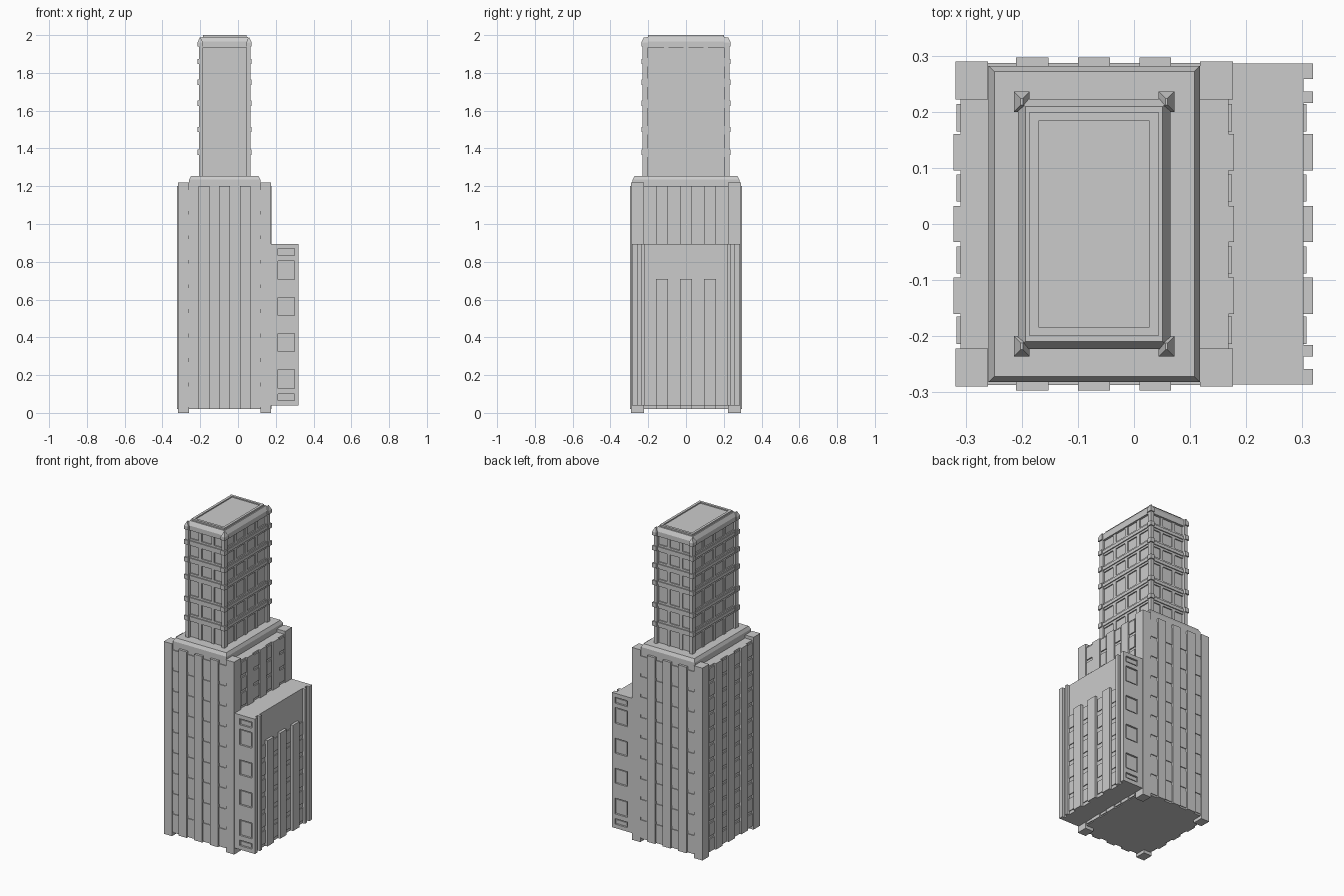
import bpy, bmesh


class Part:
    """Collects boxes into one named object."""
    def __init__(self, name):
        self.name, self.bm = name, bmesh.new()

    def box(self, x0, x1, y0, y1, z0, z1, taper=0.0):
        t = taper
        lo = [self.bm.verts.new(p) for p in
              ((x0, y0, z0), (x1, y0, z0), (x1, y1, z0), (x0, y1, z0))]
        hi = [self.bm.verts.new(p) for p in
              ((x0 + t, y0 + t, z1), (x1 - t, y0 + t, z1),
               (x1 - t, y1 - t, z1), (x0 + t, y1 - t, z1))]
        self.bm.faces.new(lo[::-1])
        self.bm.faces.new(hi)
        for i in range(4):
            j = (i + 1) % 4
            self.bm.faces.new((lo[i], lo[j], hi[j], hi[i]))

    def on_y(self, u0, u1, d0, d1, z0, z1):
        # same box on the front and back
        self.box(u0, u1, -d1, -d0, z0, z1)
        self.box(u0, u1, d0, d1, z0, z1)

    def ring(self, x0, x1, y, w, z0, z1):
        self.box(x0, x1, -y, -y + w, z0, z1)
        self.box(x0, x1, y - w, y, z0, z1)
        self.box(x0, x0 + w, -y + w, y - w, z0, z1)
        self.box(x1 - w, x1, -y + w, y - w, z0, z1)

    def done(self):
        me = bpy.data.meshes.new(self.name)
        self.bm.to_mesh(me)
        self.bm.free()
        bpy.context.collection.objects.link(bpy.data.objects.new(self.name, me))


SIDE_PIERS = [(-0.16, -0.095), (-0.032, 0.032), (0.095, 0.16)]
SIDE_BAYS = [(-0.214, -0.165), (-0.088, -0.04), (0.04, 0.088), (0.165, 0.214)]

# main block
p = Part("main_block")
p.box(-0.309, 0.168, -0.282, 0.282, 0.02, 1.2)
p.done()

p = Part("corner_piers")
for x0, x1 in ((-0.318, -0.26), (0.118, 0.176)):
    p.on_y(x0, x1, 0.222, 0.29, 0, 1.22)
p.done()

# vertical piers on all four sides
p = Part("main_piers")
for x0, x1 in ((-0.21, -0.152), (-0.1, -0.043), (0.01, 0.066)):
    p.on_y(x0, x1, 0.28, 0.297, 0.02, 1.2)
for y0, y1 in SIDE_PIERS:
    p.box(-0.322, -0.305, y0, y1, 0.02, 1.2)
    p.box(0.165, 0.178, y0, y1, 0.02, 1.2)
p.done()

# raised window panels in the bays
p = Part("main_windows")
for i in range(9):
    z = 0.03 + i * 0.13
    for x0, x1 in ((-0.26, -0.21), (-0.152, -0.1), (-0.043, 0.01), (0.066, 0.118)):
        p.on_y(x0, x1, 0.28, 0.287, z, z + 0.11)
for i in range(12):
    z = 0.025 + i * 0.0985
    for y0, y1 in SIDE_BAYS:
        p.box(-0.316, -0.305, y0, y1, z, z + 0.08)
        p.box(0.165, 0.175, y0, y1, z, z + 0.08)
p.done()

# side annex
p = Part("annex_block")
p.box(0.168, 0.302, -0.274, 0.274, 0.04, 0.895)
p.done()

p = Part("annex_front_walls")
p.on_y(0.168, 0.212, 0.27, 0.286, 0.04, 0.895)
p.on_y(0.298, 0.319, 0.258, 0.286, 0.04, 0.895)
edges = [0.04, 0.065, 0.1, 0.13, 0.23, 0.325, 0.42, 0.515, 0.61, 0.705, 0.805, 0.832, 0.87, 0.895]
for z0, z1 in zip(edges[::2], edges[1::2]):
    p.on_y(0.212, 0.298, 0.27, 0.286, z0, z1)
p.done()

p = Part("annex_front_windows")
for z0, z1 in zip(edges[1:-1:2], edges[2::2]):
    p.on_y(0.22, 0.29, 0.27, 0.279, z0 + 0.008, z1 - 0.008)
p.done()

p = Part("annex_side_piers")
for y0, y1 in SIDE_PIERS:
    p.box(0.298, 0.319, y0, y1, 0.04, 0.71)
for s in (-1, 1):
    a, b = sorted((s * 0.216, s * 0.236))
    p.box(0.298, 0.319, a, b, 0.04, 0.895)
p.done()

p = Part("annex_side_windows")
for i in range(6):
    z = 0.06 + i * 0.109
    for y0, y1 in SIDE_BAYS:
        p.box(0.298, 0.307, y0, y1, z, z + 0.082)
p.done()

# stepped plinth under the tower
p = Part("tower_plinth")
p.box(-0.259, 0.118, -0.282, 0.282, 1.2, 1.235)
p.box(-0.259, 0.118, -0.282, 0.282, 1.235, 1.255, 0.01)
p.done()

# upper tower
TX0, TX1 = -0.2, 0.058
p = Part("tower_core")
p.box(TX0 + 0.007, TX1 - 0.007, -0.208, 0.208, 1.25, 1.96)
p.done()

FLOORS = [1.255, 1.38, 1.5, 1.64, 1.75, 1.86, 1.955]
p = Part("tower_floor_bands")
for z in FLOORS[1:-1]:
    p.box(-0.205, 0.064, -0.221, 0.221, z - 0.012, z + 0.008)
    p.box(TX0, TX1, -0.215, 0.215, z - 0.025, z + 0.02)
p.done()

p = Part("tower_mullions")
for x in (-0.115, -0.027):
    p.on_y(x - 0.01, x + 0.01, 0.205, 0.215, 1.25, 1.96)
for y in (-0.105, 0, 0.105):
    p.box(TX0, TX0 + 0.01, y - 0.012, y + 0.012, 1.25, 1.96)
    p.box(TX1 - 0.01, TX1, y - 0.012, y + 0.012, 1.25, 1.96)
p.done()

# corner posts with collars at each floor
p = Part("tower_corner_posts")
for x0, x1 in ((-0.207, -0.186), (0.044, 0.065)):
    p.on_y(x0, x1, 0.2, 0.229, 1.25, 1.96)
    for z in FLOORS[1:-1]:
        out = 0.007
        p.on_y(x0 - (out if x0 < -0.1 else 0), x1 + (out if x0 > 0 else 0),
               0.205, 0.236, z - 0.014, z + 0.014)
p.done()

# cornice and recessed roof
p = Part("tower_cornice")
p.box(-0.207, 0.065, -0.223, 0.223, 1.935, 1.965)
p.box(-0.207, 0.065, -0.223, 0.223, 1.965, 1.99, 0.014)
for x0, x1 in ((-0.214, -0.186), (0.044, 0.072)):
    for y0, y1 in ((-0.236, -0.2), (0.2, 0.236)):
        p.box(x0, x1, y0, y1, 1.94, 1.962)
        p.box(x0, x1, y0, y1, 1.962, 1.988, 0.012)
p.done()

p = Part("roof_rim")
p.ring(-0.186, 0.044, 0.2, 0.016, 1.98, 2.0)
p.done()

p = Part("roof_panel")
p.box(-0.17, 0.028, -0.184, 0.184, 1.98, 1.993)
p.done()
